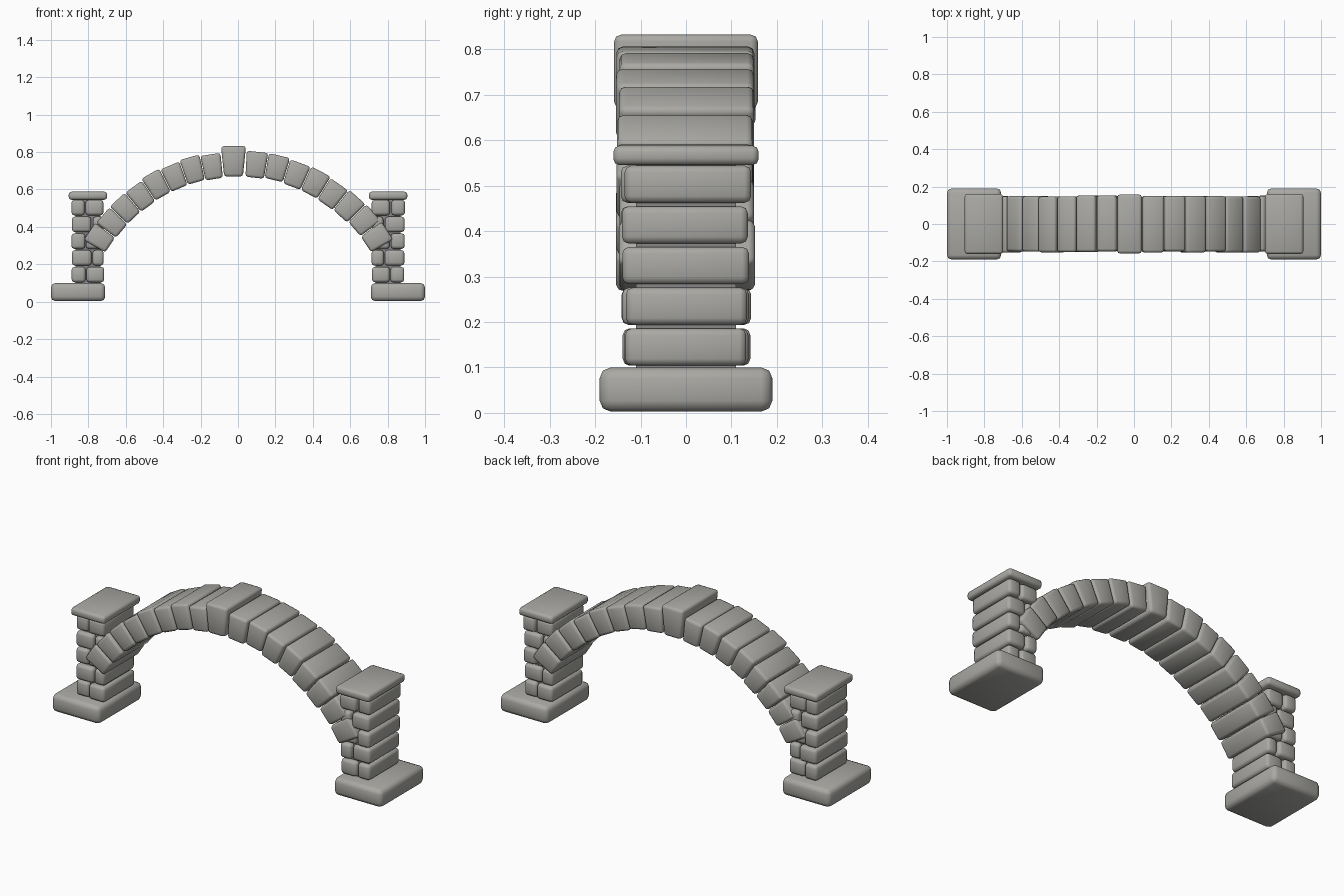
import bpy, bmesh, math, random

if "Cube" in bpy.data.objects:
    bpy.data.objects.remove(bpy.data.objects["Cube"])
random.seed(4)

def material(name, rgb):
    m = bpy.data.materials.new(name)
    m.diffuse_color = (*rgb, 1)
    m.use_nodes = True
    m.node_tree.nodes["Principled BSDF"].inputs["Base Color"].default_value = m.diffuse_color
    return m

STONE = material("warm grey stone", (0.40, 0.395, 0.37))
MORTAR = material("dark mortar", (0.25, 0.24, 0.24))

def block(name, outline, y0, y1, bevel=0.015, mat=STONE):
    """Extrude a front-view (x, z) quad along y and round its edges."""
    bm = bmesh.new()
    front = [bm.verts.new((x, y0, z)) for x, z in outline]
    back = [bm.verts.new((x, y1, z)) for x, z in outline]
    bm.faces.new(front)
    bm.faces.new(back[::-1])
    n = len(outline)
    for i in range(n):
        j = (i + 1) % n
        bm.faces.new((front[j], front[i], back[i], back[j]))
    bmesh.ops.recalc_face_normals(bm, faces=bm.faces)
    if bevel:
        bmesh.ops.bevel(bm, geom=bm.edges[:], offset=bevel, segments=2,
                        profile=0.5, affect='EDGES')
    for f in bm.faces:
        f.smooth = bevel > 0
    me = bpy.data.meshes.new(name)
    bm.to_mesh(me)
    bm.free()
    me.materials.append(mat)
    ob = bpy.data.objects.new(name, me)
    bpy.context.collection.objects.link(ob)
    return ob

def rect(x0, x1, z0, z1):
    return [(x0, z0), (x1, z0), (x1, z1), (x0, z1)]

def jit(a):
    return random.uniform(-a, a)

# Piers: foot, mortar core, five brick courses and a cap on each side
for s, side in ((-1, "left"), (1, "right")):
    def r(a, b, z0, z1):
        return rect(min(s * a, s * b), max(s * a, s * b), z0, z1)
    block(side + "_foot", r(0.71, 1.0, 0.003, 0.1), -0.19, 0.19, 0.024)
    block(side + "_mortar_core", r(0.735, 0.87, 0.08, 0.56), -0.11, 0.11, 0, MORTAR)
    for k in range(5):
        z0 = 0.104 + k * 0.0895
        z1 = z0 + 0.082
        split = 0.815 if k % 2 == 0 else 0.782
        for part, a, b in (("inner", 0.717, split - 0.003), ("outer", split + 0.003, 0.89)):
            block(f"{side}_{part}_brick_{k}", r(a + jit(.003), b + jit(.003), z0, z1),
                  -0.138 + jit(.006), 0.138 + jit(.006), 0.015)
    block(side + "_cap", r(0.70, 0.905, 0.545, 0.588), -0.16, 0.16, 0.014)

# Arch ring: wedge stones around a circular arc
CZ, R_IN, R_OUT = -0.145, 0.817, 0.952

def wedge(name, a0, a1, r0, r1, hy, bevel=0.014):
    pts = []
    for a, r in ((a0, r0), (a1, r0), (a1, r1), (a0, r1)):
        t = math.radians(a)
        pts.append((r * math.sin(t), CZ + r * math.cos(t)))
    return block(name, pts, -hy + jit(.004), hy + jit(.004), bevel)

for s, side, start in ((-1, "left", 5.6), (1, "right", 2.7)):
    step = (60.2 - start) / 8
    for i in range(8):
        a = start + i * step
        d = jit(.005)
        wedge(f"{side}_arch_stone_{i}", s * (a + 0.12), s * (a + step - 0.12),
              R_IN + d, R_OUT + d + jit(.004), 0.15)

# Keystone
block("keystone", [(-0.074, 0.669), (0.026, 0.669), (0.043, 0.832), (-0.091, 0.832)],
      -0.158, 0.158, 0.015)
